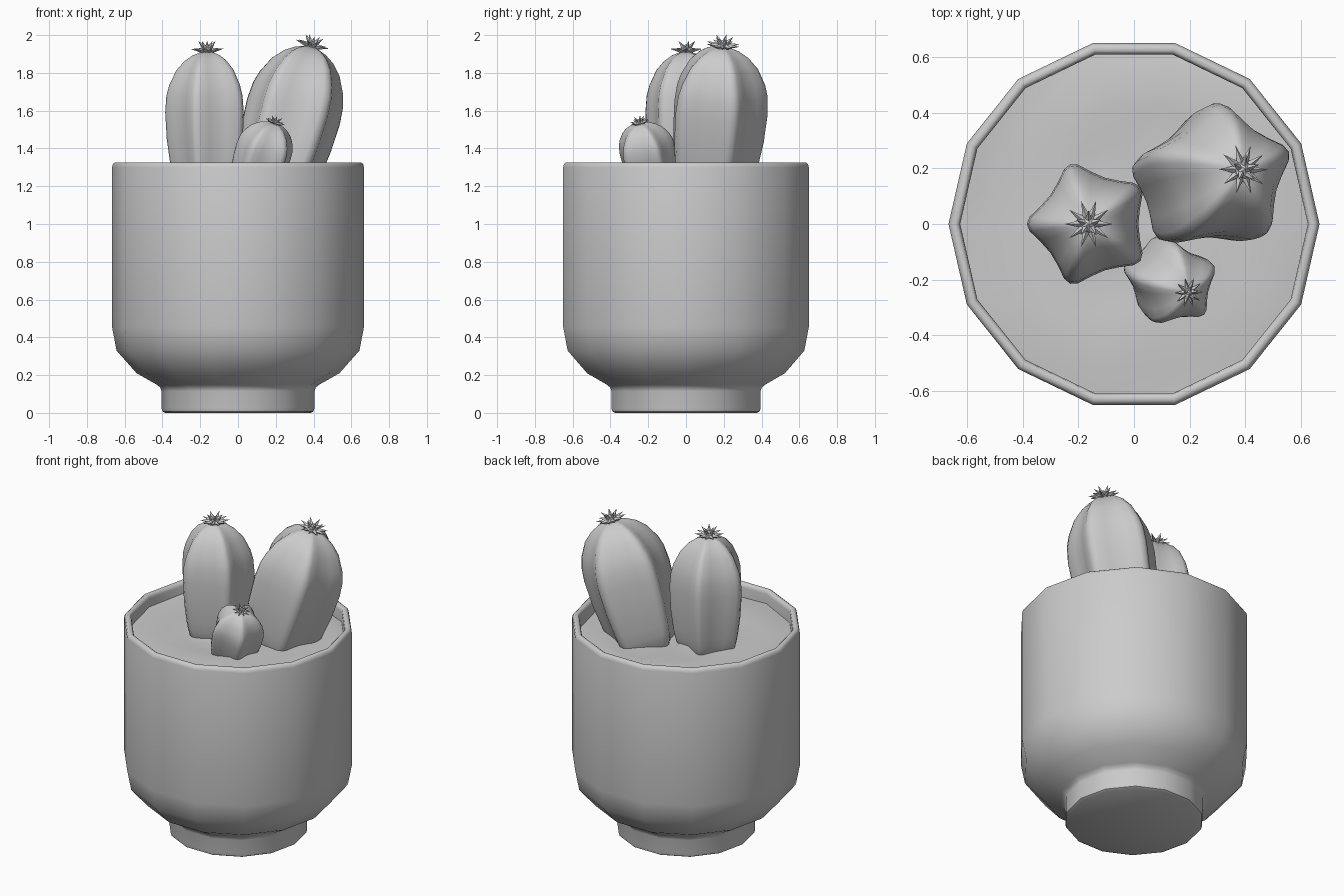
import bpy, bmesh, random
from math import sin, cos, pi, radians
from mathutils import Vector, Matrix

if "Cube" in bpy.data.objects:
    bpy.data.objects.remove(bpy.data.objects["Cube"])

random.seed(4)
SIDES = 14


def finish(bm, name, angle=40):
    bmesh.ops.recalc_face_normals(bm, faces=bm.faces)
    mesh = bpy.data.meshes.new(name)
    bm.to_mesh(mesh)
    bm.free()
    ob = bpy.data.objects.new(name, mesh)
    bpy.context.collection.objects.link(ob)
    bpy.ops.object.select_all(action='DESELECT')
    ob.select_set(True)
    bpy.context.view_layer.objects.active = ob
    bpy.ops.object.shade_smooth_by_angle(angle=radians(angle))
    return ob


def loft(bm, rings, cap_start=True, cap_end=True):
    loops = [[bm.verts.new(p) for p in ring] for ring in rings]
    n = len(loops[0])
    for a, b in zip(loops, loops[1:]):
        for i in range(n):
            j = (i + 1) % n
            bm.faces.new((a[i], a[j], b[j], b[i]))
    if cap_start:
        bm.faces.new(loops[0][::-1])
    if cap_end:
        bm.faces.new(loops[-1])
    return loops


def circle(r, z, n=SIDES):
    return [Vector((r * cos(2 * pi * i / n), r * sin(2 * pi * i / n), z)) for i in range(n)]


# Pot: foot, rounded belly, straight wall, rounded rim, inner wall
profile = [(.385, 0), (.40, .008), (.405, .025), (.405, .115), (.412, .135),
           (.431, .15), (.537, .21), (.643, .33), (.667, .455), (.667, 1.30),
           (.662, 1.318), (.652, 1.325), (.638, 1.325), (.629, 1.318),
           (.625, 1.30), (.625, 1.17)]
bm = bmesh.new()
loft(bm, [circle(r, z) for r, z in profile])
finish(bm, "pot")

# Soil: gently uneven disc
bm = bmesh.new()
rings = []
for r in (.626, .54, .43, .31, .19, .07):
    ring = circle(r, 1.24)
    for p in ring:
        p.z += random.uniform(-.014, .014)
    rings.append(ring)
loft(bm, rings, cap_start=False)
finish(bm, "soil", 60)

# Cactus shape: height and radius fractions, then rib cross-section
BODY = [(0, .72), (.05, .80), (.10, .85), (.18, .90), (.35, .97), (.55, 1), (.67, .97),
        (.75, .90), (.86, .73), (.93, .53), (.97, .34), (.993, .14)]
RIB = [(-36, .775), (-20, .83), (-7, .96), (0, 1), (7, .96), (20, .83)]


def cactus(name, base, top, radius, turn, flower):
    base, top = Vector(base), Vector(top)
    axis = top - base
    rot = Vector((0, 0, 1)).rotation_difference(axis).to_matrix().to_4x4()
    place = Matrix.Translation(base) @ rot
    bm = bmesh.new()
    rings = []
    for h, f in BODY:
        ring = []
        for k in range(5):
            for deg, rr in RIB:
                a = radians(turn + 72 * k + deg)
                r = radius * f * rr
                ring.append(place @ Vector((r * cos(a), r * sin(a), h * axis.length)))
        rings.append(ring)
    loft(bm, rings)
    finish(bm, name, 50)

    # Spiky flower at the tip: small core with two rings of four-sided spikes
    bm = bmesh.new()
    bmesh.ops.create_icosphere(bm, subdivisions=1, radius=flower * .42)
    spikes = [(36 * i, 8, 1) for i in range(10)] + [(72 * i + 18, 48, .82) for i in range(5)]
    for az, el, length in spikes:
        a, e = radians(az), radians(el)
        d = Vector((cos(a) * cos(e), sin(a) * cos(e), sin(e)))
        m = d.to_track_quat('Z', 'Y').to_matrix().to_4x4()
        depth = flower * length * .75
        m = Matrix.Translation(d * (flower * length - depth / 2)) @ m
        bmesh.ops.create_cone(bm, cap_ends=True, segments=4, radius1=flower * .17,
                              radius2=0, depth=depth, matrix=m)
    bm.transform(Matrix.Translation(top) @ rot)
    finish(bm, name + "_flower", 20)


cactus("left_cactus", (-.155, 0, 1.2), (-.163, 0, 1.915), .226, 180, .088)
cactus("right_cactus", (.185, .13, 1.19), (.39, .195, 1.94), .268, 20, .092)
cactus("small_cactus", (.075, -.17, 1.19), (.195, -.245, 1.535), .158, 25, .055)
